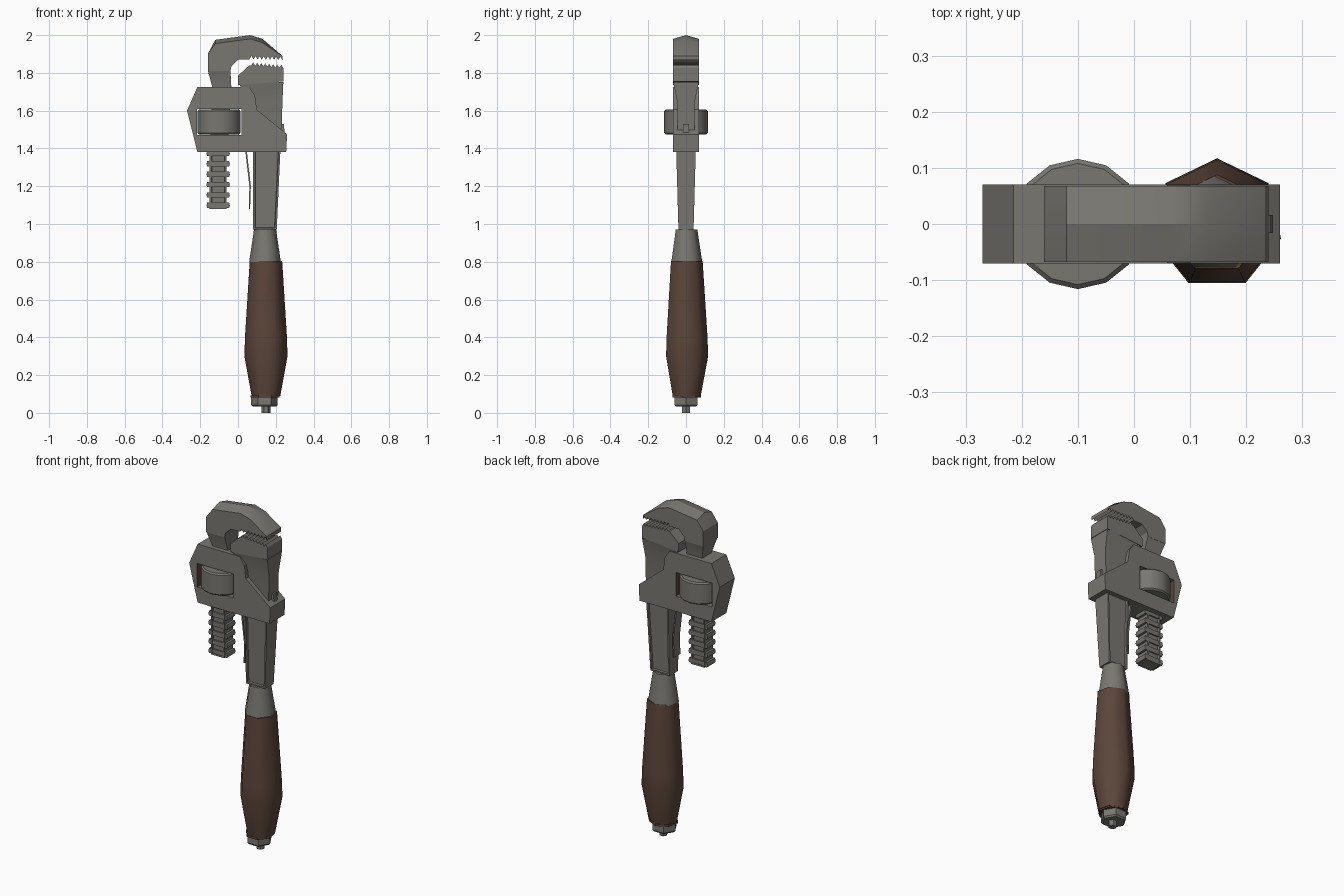
import bpy, bmesh, math

if "Cube" in bpy.data.objects:
    bpy.data.objects.remove(bpy.data.objects["Cube"])


def material(name, color):
    m = bpy.data.materials.new(name)
    m.use_nodes = True
    m.diffuse_color = (*color, 1)
    bsdf = m.node_tree.nodes["Principled BSDF"]
    bsdf.inputs["Base Color"].default_value = (*color, 1)
    bsdf.inputs["Roughness"].default_value = 0.7
    return m


steel = material("worn steel", (0.19, 0.185, 0.165))
wood = material("brown wood", (0.105, 0.06, 0.042))


def finish(name, bm, mat, smooth=None):
    bmesh.ops.recalc_face_normals(bm, faces=bm.faces[:])
    me = bpy.data.meshes.new(name)
    bm.to_mesh(me)
    bm.free()
    ob = bpy.data.objects.new(name, me)
    bpy.context.collection.objects.link(ob)
    me.materials.append(mat)
    if smooth:
        bpy.ops.object.select_all(action="DESELECT")
        bpy.context.view_layer.objects.active = ob
        ob.select_set(True)
        bpy.ops.object.shade_smooth_by_angle(angle=math.radians(smooth))
    return ob


def loft(bm, sections):
    """Skin a list of equal point rings and cap both ends."""
    rings = [[bm.verts.new(p) for p in s] for s in sections]
    n = len(rings[0])
    for a, b in zip(rings, rings[1:]):
        for i in range(n):
            j = (i + 1) % n
            bm.faces.new((a[i], a[j], b[j], b[i]))
    bm.faces.new(rings[0][::-1])
    bm.faces.new(rings[-1])


def plate(name, outline, half, mat=steel, ridge=0):
    """Outline in x, z with thickness in y; ridge raises the upper midline."""
    bm = bmesh.new()
    layers = [[(x, -half, z) for x, z in outline], [(x, half, z) for x, z in outline]]
    if ridge:
        layers.insert(1, [(x, 0, z + (ridge if z > 1.94 else 0)) for x, z in outline])
    loft(bm, layers)
    return finish(name, bm, mat, 25 if ridge else None)


def rect(x0, x1, half, z):
    return [(x0, -half, z), (x1, -half, z), (x1, half, z), (x0, half, z)]


def bar(name, sections, panel=False, smooth=None):
    """Tapered bar from (x0, x1, half depth, z), with optional sunken panels."""
    bm = bmesh.new()
    loft(bm, [rect(*s) for s in sections])
    if panel:
        bmesh.ops.recalc_face_normals(bm, faces=bm.faces[:])
        bm.normal_update()
        for f in [f for f in bm.faces if abs(f.normal.y) > 0.9]:
            bmesh.ops.inset_region(bm, faces=[f], thickness=0.013)
            bmesh.ops.inset_region(bm, faces=[f], thickness=0.004, depth=-0.01)
    return finish(name, bm, steel, smooth)


def turned(name, x, profile, sides, mat, start=0, smooth=None):
    """Stack of polygon rings (radius, z) around a vertical axis."""
    bm = bmesh.new()
    angles = [math.radians(start) + math.tau * i / sides for i in range(sides)]
    loft(bm, [[(x + r * math.cos(a), r * math.sin(a), z) for a in angles] for r, z in profile])
    return finish(name, bm, mat, smooth)


def sawtooth(x0, z0, x1, z1, count, height):
    pts = []
    for i in range(count):
        for t, h in ((i, 0), (i + 0.5, height)):
            k = t / count
            pts.append((x0 + (x1 - x0) * k, z0 + (z1 - z0) * k + h))
    return pts + [(x1, z1)]


# Hook jaw with its toothed lip
plate("hook_jaw",
      [(-0.16, 1.81), (-0.16, 1.9), (-0.12, 1.955), (0.065, 1.98), (0.13, 1.96), (0.235, 1.89)]
      + sawtooth(0.235, 1.868, 0.06, 1.872, 8, 0.018)
      + [(0.0, 1.87), (-0.035, 1.835), (-0.04, 1.81)], 0.068, ridge=0.02)

# Neck and toothed shank of the hook
bar("hook_neck", [(-0.16, -0.04, 0.068, 1.815), (-0.135, -0.035, 0.042, 1.72),
                  (-0.15, -0.055, 0.04, 1.39)], smooth=40)
bar("hook_shank", [(-0.15, -0.06, 0.04, 1.08), (-0.15, -0.06, 0.04, 1.42)], panel=True)
for i in range(6):
    z = 1.085 + i * 0.055
    bar(f"shank_tooth_{i + 1}", [(-0.163, -0.047, 0.038, z), (-0.167, -0.043, 0.038, z + 0.012),
                                 (-0.163, -0.047, 0.038, z + 0.028)])

# Fixed lower jaw
plate("lower_jaw",
      [(0.24, 1.755), (0.0, 1.735), (0.0, 1.785), (0.06, 1.84)]
      + sawtooth(0.07, 1.84, 0.24, 1.825, 8, 0.016), 0.068)
bar("lower_jaw_neck", [(0.0, 0.24, 0.068, 1.752), (0.06, 0.235, 0.045, 1.64),
                       (0.08, 0.228, 0.045, 1.38)], smooth=40)

# Housing with a window for the wheel
housing = plate("housing",
                [(-0.215, 1.38), (-0.27, 1.6), (-0.215, 1.725), (0.06, 1.725), (0.09, 1.68),
                 (0.1, 1.605), (0.26, 1.475), (0.255, 1.38)], 0.07)
housing.data.materials.append(wood)
cutter = bar("window_cutter", [(-0.218, 0.018, 0.2, 1.47), (-0.218, 0.018, 0.2, 1.61)])
cutter.hide_render = True
cutter.data.materials.append(wood)
for f in cutter.data.polygons:
    f.material_index = 1 if abs(f.normal.x) > 0.9 else 0
cut = housing.modifiers.new("window", "BOOLEAN")
cut.operation = "DIFFERENCE"
cut.object = cutter
cut.solver = "EXACT"
bpy.context.view_layer.update()
carved = bpy.data.meshes.new_from_object(housing.evaluated_get(bpy.context.evaluated_depsgraph_get()))
housing.modifiers.clear()
housing.data = carved
bpy.data.objects.remove(cutter)

# Adjusting wheel and side peg
turned("adjusting_wheel", -0.1, [(0.108, 1.475), (0.116, 1.483), (0.116, 1.597), (0.108, 1.605)],
       14, steel, start=90, smooth=30)
bar("side_peg", [(0.2, 0.25, 0.016, 1.46), (0.2, 0.242, 0.016, 1.53)])

# Leaf spring between shank and body
plate("leaf_spring", [(0.035, 1.42), (0.06, 1.2), (0.058, 1.08), (0.064, 1.08), (0.068, 1.2),
                      (0.043, 1.42)], 0.03)

# Body, ferrule and handle
bar("body", [(0.08, 0.205, 0.04, 0.97), (0.08, 0.225, 0.052, 1.4)], panel=True)
turned("ferrule", 0.143, [(0.06, 0.972), (0.066, 0.93), (0.086, 0.8)], 7, steel, 90, 60)
turned("handle", 0.148, [(0.078, 0.09), (0.117, 0.3), (0.114, 0.4), (0.088, 0.805)], 7, wood, 90, 60)

# End fittings
turned("end_washer", 0.143, [(0.08, 0.082), (0.08, 0.093)], 7, wood, 90)
turned("end_nut", 0.14, [(0.062, 0.033), (0.07, 0.042), (0.07, 0.083)], 6, steel)
turned("end_bolt", 0.148, [(0.023, 0), (0.023, 0.036)], 6, steel)
